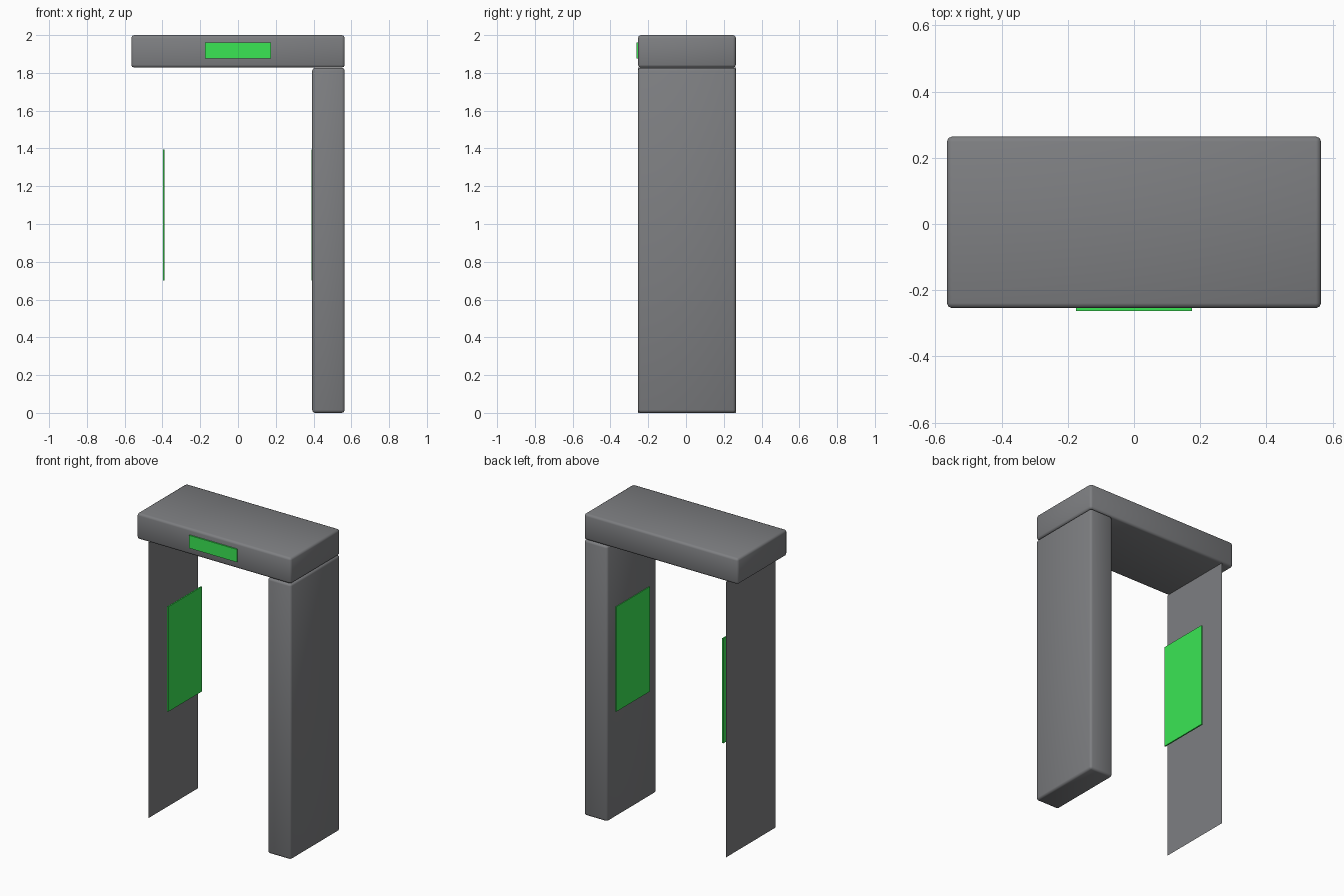
import bpy, bmesh, math
from mathutils import Vector

if "Cube" in bpy.data.objects:
    bpy.data.objects.remove(bpy.data.objects["Cube"], do_unlink=True)


def make_material(name, colour):
    mat = bpy.data.materials.new(name)
    mat.use_nodes = True
    mat.diffuse_color = colour
    mat.node_tree.nodes["Principled BSDF"].inputs["Base Color"].default_value = colour
    return mat


grey = make_material("housing grey", (0.208, 0.212, 0.222, 1))
green = make_material("indicator green", (0.042, 0.79, 0.088, 1))


def add_object(name, bm, mat):
    mesh = bpy.data.meshes.new(name)
    bm.to_mesh(mesh)
    bm.free()
    mesh.materials.append(mat)
    obj = bpy.data.objects.new(name, mesh)
    bpy.context.collection.objects.link(obj)
    return obj


def box(name, low, high, mat, bevel=0.0):
    """Axis-aligned box between two corners, with optional soft rounded edges."""
    low, high = Vector(low), Vector(high)
    bm = bmesh.new()
    bmesh.ops.create_cube(bm, size=1)
    bmesh.ops.scale(bm, vec=high - low, verts=bm.verts)
    bmesh.ops.translate(bm, vec=(low + high) / 2, verts=bm.verts)
    if bevel:
        bmesh.ops.bevel(bm, geom=bm.edges[:], offset=bevel, segments=2,
                        profile=0.5, affect="EDGES")
    obj = add_object(name, bm, mat)
    if bevel:
        bpy.ops.object.select_all(action="DESELECT")
        obj.select_set(True)
        bpy.context.view_layer.objects.active = obj
        bpy.ops.object.shade_smooth_by_angle(angle=math.radians(60))
    return obj


# Shared dimensions
half_width = 0.565
front, back = -0.254, 0.264
inner = 0.393
beam_bottom = 1.828
panel_half = 0.175

# Overhead beam and the solid post on the left
box("top_beam", (-half_width, front, beam_bottom), (half_width, back, 2), grey, 0.015)
box("left_post", (inner, front, 0), (half_width, back, beam_bottom - 0.001), grey, 0.015)

# Thin single-sheet post on the right, centred under its end of the beam
bm = bmesh.new()
x = -(inner + half_width) / 2
bm.faces.new([bm.verts.new((x, y, z)) for y, z in
              ((front, 0), (front, beam_bottom), (back, beam_bottom), (back, 0))])
add_object("right_sheet", bm, grey)

# Indicator panels facing inwards
for name, side in (("left_panel", 1), ("right_panel", -1)):
    xs = sorted((side * (inner - 0.005), side * (inner + 0.004)))
    box(name, (xs[0], -panel_half, 0.70), (xs[1], panel_half, 1.395), green)

# Indicator strip on the front of the beam
box("front_strip", (-panel_half, front - 0.009, 1.875), (panel_half, front + 0.0005, 1.96), green)
